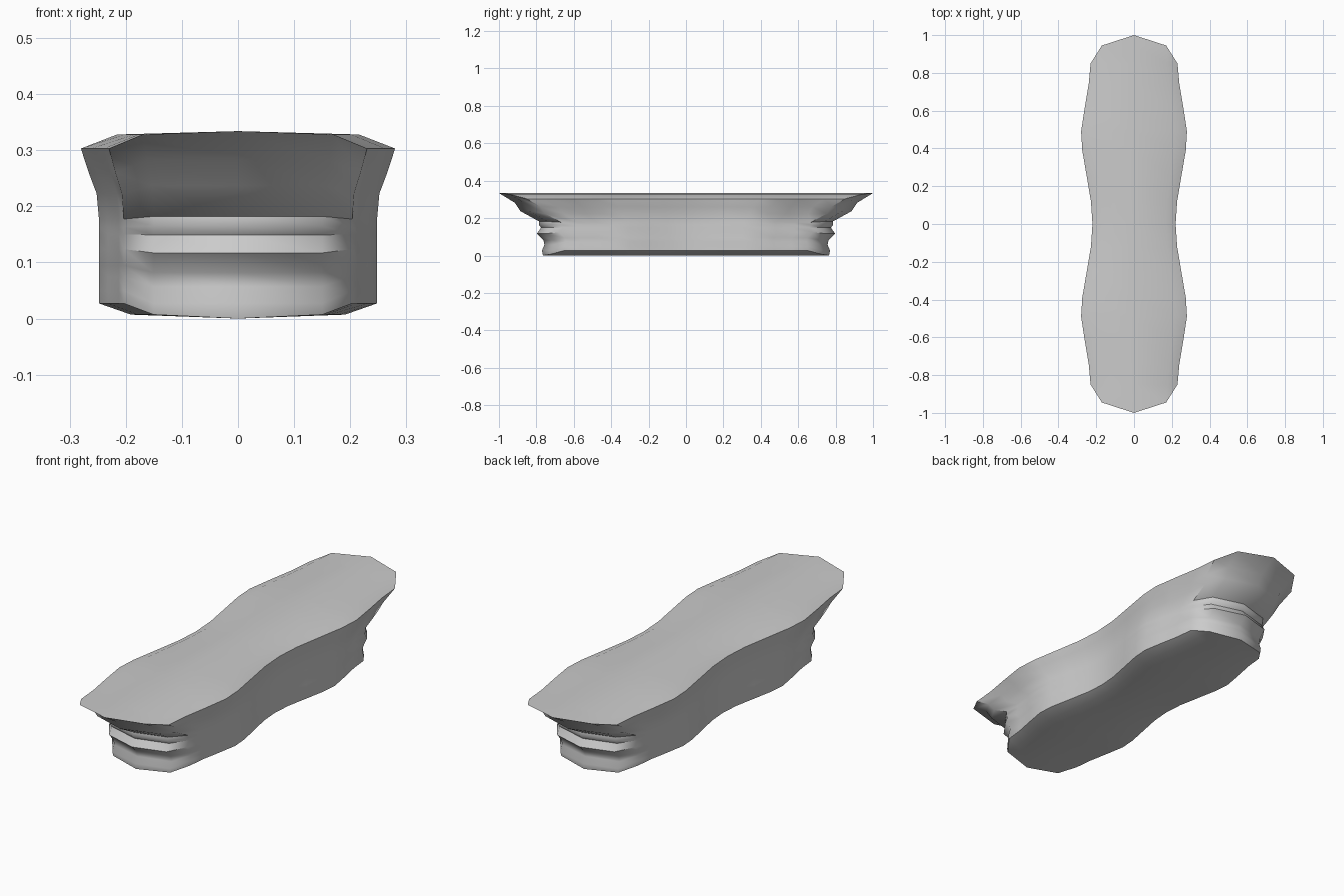
import bpy
import bmesh

if "Cube" in bpy.data.objects:
    bpy.data.objects.remove(bpy.data.objects["Cube"])

# quarter outline of the top rim: (half width, y), from the tip to the waist
SIDE = [(0.17, 0.945), (0.23, 0.85), (0.24, 0.74), (0.262, 0.61), (0.28, 0.49),
        (0.274, 0.39), (0.25, 0.25), (0.228, 0.12)]
ROWS = SIDE + [(0.22, 0.0)] + [(w, -y) for w, y in reversed(SIDE)]

# vertical profile: (height, length scale, width scale)
LEVELS = [(0.003, 0.765, 0.885), (0.03, 0.77, 0.885), (0.06, 0.757, 0.885),
          (0.085, 0.762, 0.885), (0.12, 0.797, 0.885), (0.152, 0.775, 0.885),
          (0.168, 0.787, 0.885), (0.185, 0.785, 0.885), (0.24, 0.885, 0.90),
          (0.285, 0.915, 0.95), (0.337, 1.0, 1.0)]

# crown: lowest and highest z at centre, shoulder and rim
CROWN = {"centre": (0.003, 0.337), "shoulder": (0.01, 0.331), "rim": (0.03, 0.306)}


def height(z, kind):
    lo, hi = CROWN[kind]
    return min(max(z, lo), hi) if kind != "rim" else lo + (z - 0.003) / 0.334 * (hi - lo)


def cap(bm, level, ring, flip):
    """Crowned cap across the outline, joined to the ring vertices."""
    z, ly, wx = level
    n = len(ROWS)
    rows = []
    for i, (w, y) in enumerate(ROWS):
        right, left = ring[1 + i], ring[-1 - i]
        end = i in (0, n - 1)
        offsets = [0.0] if end else [-0.77, 0.0, 0.77]
        inner = [bm.verts.new((w * wx * o, y * ly,
                               height(z, "shoulder" if o else "centre"))) for o in offsets]
        rows.append([left] + inner + [right])

    def face(vs):
        bm.faces.new(vs[::-1] if flip else vs)

    for tip, row in ((ring[0], rows[0]), (ring[n + 1], rows[-1][::-1])):
        face([tip, row[0], row[1]])
        face([tip, row[1], row[2]])
    for a, b in zip(rows, rows[1:]):
        if len(a) == len(b):
            for j in range(len(a) - 1):
                face([a[j], b[j], b[j + 1], a[j + 1]])
        else:
            s, l = (a, b) if len(a) < len(b) else (b[::-1], a[::-1])
            face([s[0], l[0], l[1]])
            face([s[0], l[1], l[2], s[1]])
            face([s[1], l[2], l[3], s[2]])
            face([s[2], l[3], l[4]])


bm = bmesh.new()
rings = []
for z, ly, wx in LEVELS:
    right = []
    for i, (w, y) in enumerate(ROWS):
        kind = "shoulder" if i in (0, len(ROWS) - 1) else "rim"
        right.append((w * wx, y * ly, height(z, kind)))
    pts = [(0, ly, z)] + right + [(0, -ly, z)] + [(-x, y, h) for x, y, h in reversed(right)]
    rings.append([bm.verts.new(p) for p in pts])

# side wall with the end ribs
for a, b in zip(rings, rings[1:]):
    for i in range(len(a)):
        k = (i + 1) % len(a)
        bm.faces.new([a[i], b[i], b[k], a[k]])

# top and bottom
cap(bm, LEVELS[-1], rings[-1], False)
cap(bm, LEVELS[0], rings[0], True)

bmesh.ops.translate(bm, verts=bm.verts, vec=(0, 0, -0.003))
bmesh.ops.recalc_face_normals(bm, faces=bm.faces)
mesh = bpy.data.meshes.new("waisted_block")
bm.to_mesh(mesh)
bm.free()
block = bpy.data.objects.new("waisted_block", mesh)
bpy.context.collection.objects.link(block)
bpy.context.view_layer.objects.active = block
block.select_set(True)
bpy.ops.object.shade_smooth_by_angle(angle=0.75)
